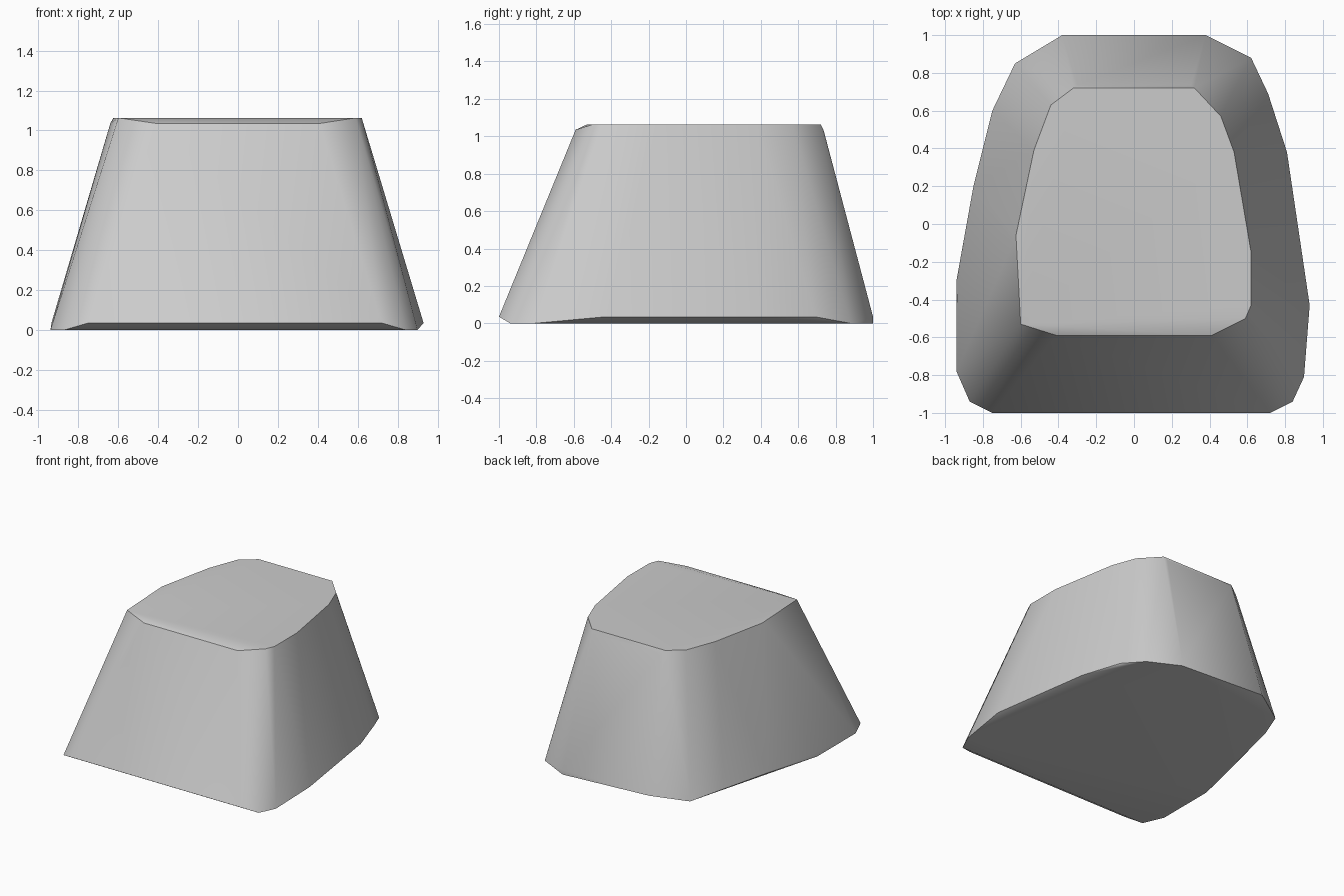
import bpy, bmesh, math

cube = bpy.data.objects.get("Cube")
if cube:
    bpy.data.objects.remove(cube, do_unlink=True)

# Plain grey material
grey = bpy.data.materials.new("plain grey")
grey.use_nodes = True
colour = (0.6, 0.6, 0.6, 1)
grey.diffuse_color = colour
grey.node_tree.nodes["Principled BSDF"].inputs["Base Color"].default_value = colour

# Outlines by height: foot, foot rim, shoulder rim, top
FOOT, RIM, SHOULDER, TOP = 0, 0.035, 1.035, 1.063
outlines = {
    FOOT: [(-0.87, -0.94), (0.84, -0.94), (0.9, -0.81), (0.62, 0.88),
           (0.38, 1), (-0.63, 0.85), (-0.94, -0.3), (-0.94, -0.78)],
    RIM: [(-0.75, -1), (0.72, -1), (0.93, -0.43), (0.81, 0.38), (0.71, 0.69),
          (0.38, 1), (-0.38, 1), (-0.75, 0.6), (-0.85, 0.2), (-0.935, -0.3)],
    SHOULDER: [(-0.41, -0.59), (0.41, -0.59), (-0.3, 0.735), (0.3, 0.735),
               (-0.64, -0.1)],
    TOP: [(-0.6, -0.53), (0.59, -0.5), (0.62, -0.43), (0.62, -0.15),
          (0.53, 0.38), (0.46, 0.57), (0.32, 0.72), (-0.32, 0.72),
          (-0.44, 0.63), (-0.53, 0.39), (-0.625, -0.06)],
}

# Tapered body wrapped around the outlines
bm = bmesh.new()
for z, outline in outlines.items():
    for x, y in outline:
        bm.verts.new((x, y, z))
hull = bmesh.ops.convex_hull(bm, input=bm.verts)
unused = {v for v in hull["geom_interior"] + hull["geom_unused"]
          if isinstance(v, bmesh.types.BMVert)}
bmesh.ops.delete(bm, geom=list(unused), context="VERTS")
bmesh.ops.dissolve_limit(bm, angle_limit=math.radians(1),
                         verts=bm.verts, edges=bm.edges)
bmesh.ops.recalc_face_normals(bm, faces=bm.faces)

mesh = bpy.data.meshes.new("tapered_body")
bm.to_mesh(mesh)
bm.free()
mesh.materials.append(grey)
body = bpy.data.objects.new("tapered_body", mesh)
bpy.context.collection.objects.link(body)

# Smooth walls with crisp top and foot edges
bpy.ops.object.select_all(action="DESELECT")
body.select_set(True)
bpy.context.view_layer.objects.active = body
bpy.ops.object.shade_smooth_by_angle(angle=math.radians(40))
